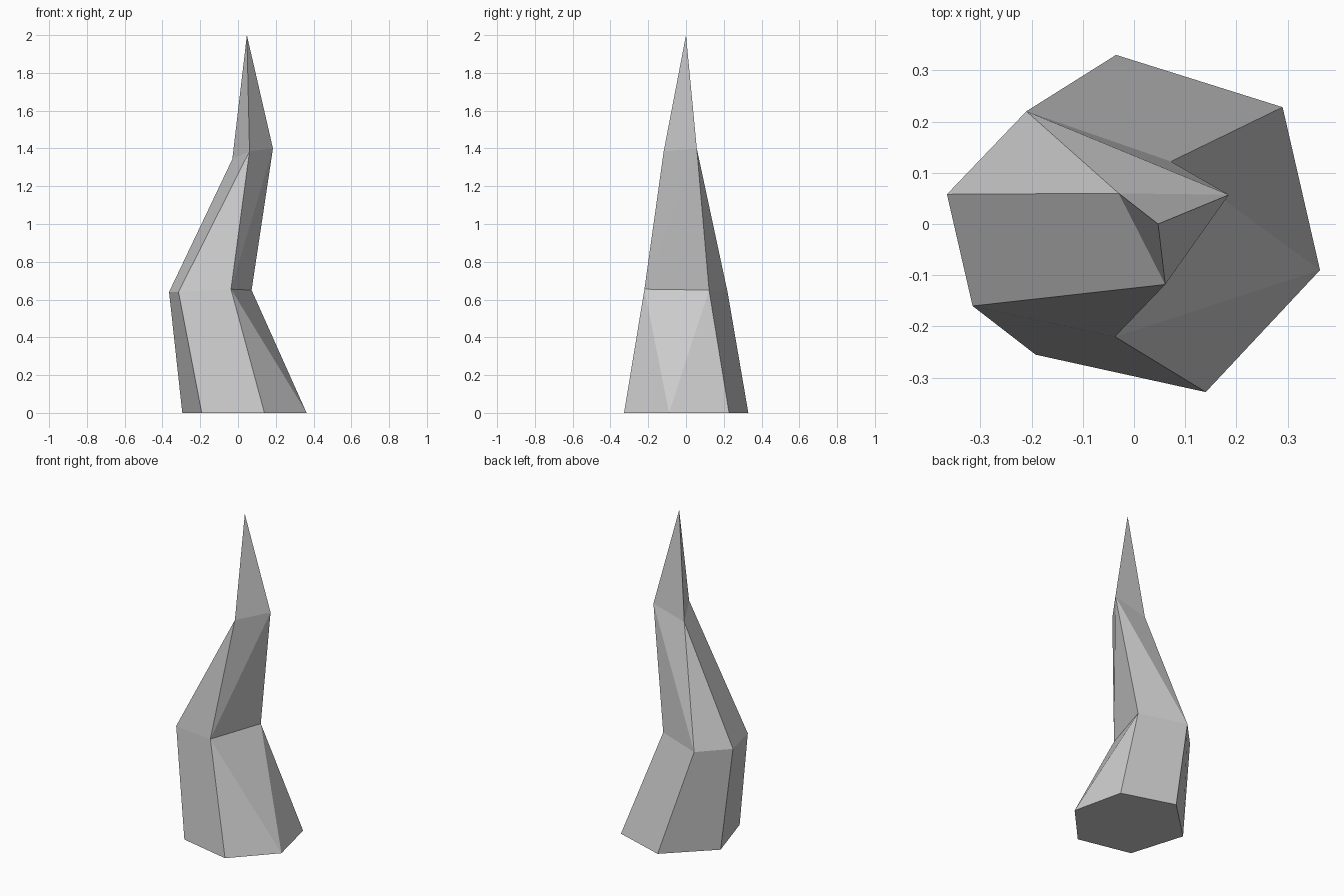
import bpy, bmesh

if "Cube" in bpy.data.objects:
    bpy.data.objects.remove(bpy.data.objects["Cube"])

# Horn cross-sections, bottom to top, each clockwise seen from above
rings = [
    [(-.035, .33, 0), (.29, .228, 0), (.363, -.09, 0),
     (.14, -.328, 0), (-.192, -.255, 0), (-.295, .08, 0)],
    [(-.21, .22, .64), (.072, .122, .65), (-.037, -.22, .655),
     (-.315, -.16, .64), (-.365, .058, .64)],
    [(.185, .057, 1.4), (.061, -.118, 1.385), (-.03, .06, 1.343)],
    [(.047, 0, 2)],
]
# How each band is stitched: L = step lower ring, U = step upper ring, Q = both
bands = ["QLULQQQ", "LLULQLU", "LLL"]

bm = bmesh.new()
loops = [[bm.verts.new(p) for p in ring] for ring in rings]


def stitch(low, up, steps):
    i = j = 0
    for s in steps:
        a, b = low[i % len(low)], up[j % len(up)]
        i += s in "LQ"
        j += s in "UQ"
        c, d = low[i % len(low)], up[j % len(up)]
        bm.faces.new({"L": (a, c, b), "U": (a, d, b), "Q": (a, c, d, b)}[s])


bm.faces.new(loops[0])
for low, up, steps in zip(loops, loops[1:], bands):
    stitch(low, up, steps)
bmesh.ops.recalc_face_normals(bm, faces=bm.faces[:])

mesh = bpy.data.meshes.new("curved_horn")
bm.to_mesh(mesh)
bm.free()
bpy.context.collection.objects.link(bpy.data.objects.new("curved_horn", mesh))
